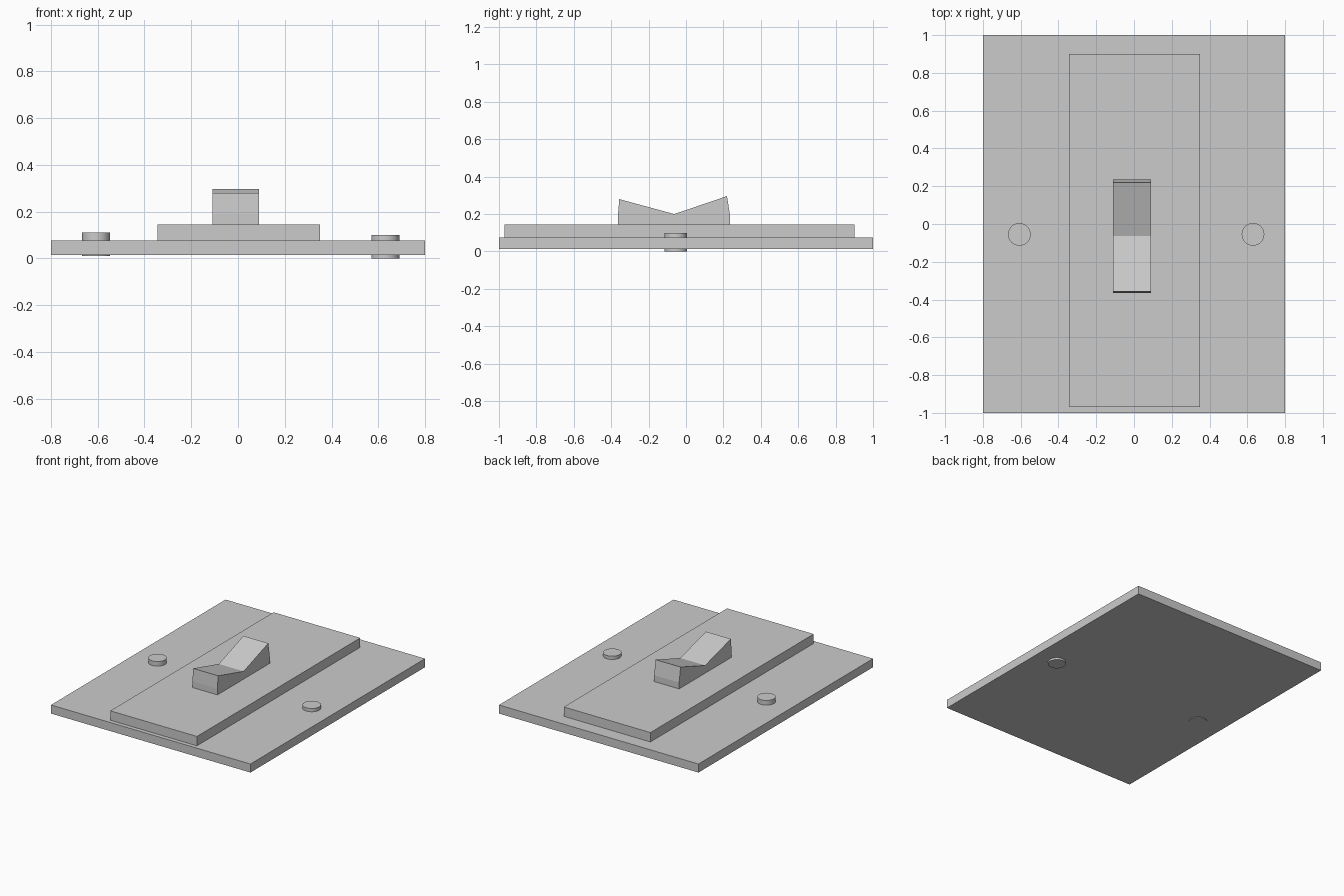
import bpy, math

if "Cube" in bpy.data.objects:
    bpy.data.objects.remove(bpy.data.objects["Cube"])


def box(name, lo, hi):
    bpy.ops.mesh.primitive_cube_add(size=1, location=[(a + b) / 2 for a, b in zip(lo, hi)])
    ob = bpy.context.object
    ob.name = name
    ob.scale = [b - a for a, b in zip(lo, hi)]
    bpy.ops.object.transform_apply(location=False, rotation=False, scale=True)
    return ob


def screw(name, x, z0, z1):
    bpy.ops.mesh.primitive_cylinder_add(vertices=32, radius=0.06, depth=z1 - z0,
                                        location=(x, -0.055, (z0 + z1) / 2))
    bpy.context.object.name = name
    bpy.ops.object.shade_smooth_by_angle(angle=math.radians(30))


def extrude_x(name, profile, x0, x1):
    n = len(profile)
    verts = [(x, y, z) for x in (x0, x1) for y, z in profile]
    faces = [list(range(n))[::-1], list(range(n, 2 * n))]
    faces += [(i, (i + 1) % n, n + (i + 1) % n, n + i) for i in range(n)]
    me = bpy.data.meshes.new(name)
    me.from_pydata(verts, [], faces)
    ob = bpy.data.objects.new(name, me)
    bpy.context.collection.objects.link(ob)


# Wall plate and raised centre panel
box("wall_plate", (-0.8, -1, 0.014), (0.8, 1, 0.076))
box("raised_panel", (-0.345, -0.97, 0.07), (0.35, 0.9, 0.144))

# Rocker with a V-shaped top, seen from the side as (y, z)
extrude_x("rocker_switch",
          [(-0.364, 0.13), (0.236, 0.13), (0.236, 0.19), (0.219, 0.296),
           (-0.063, 0.2), (-0.357, 0.28), (-0.364, 0.19)],
          -0.11, 0.09)

# Fixing screws
screw("left_screw", -0.607, 0.01, 0.11)
screw("right_screw", 0.63, 0.0, 0.1)
